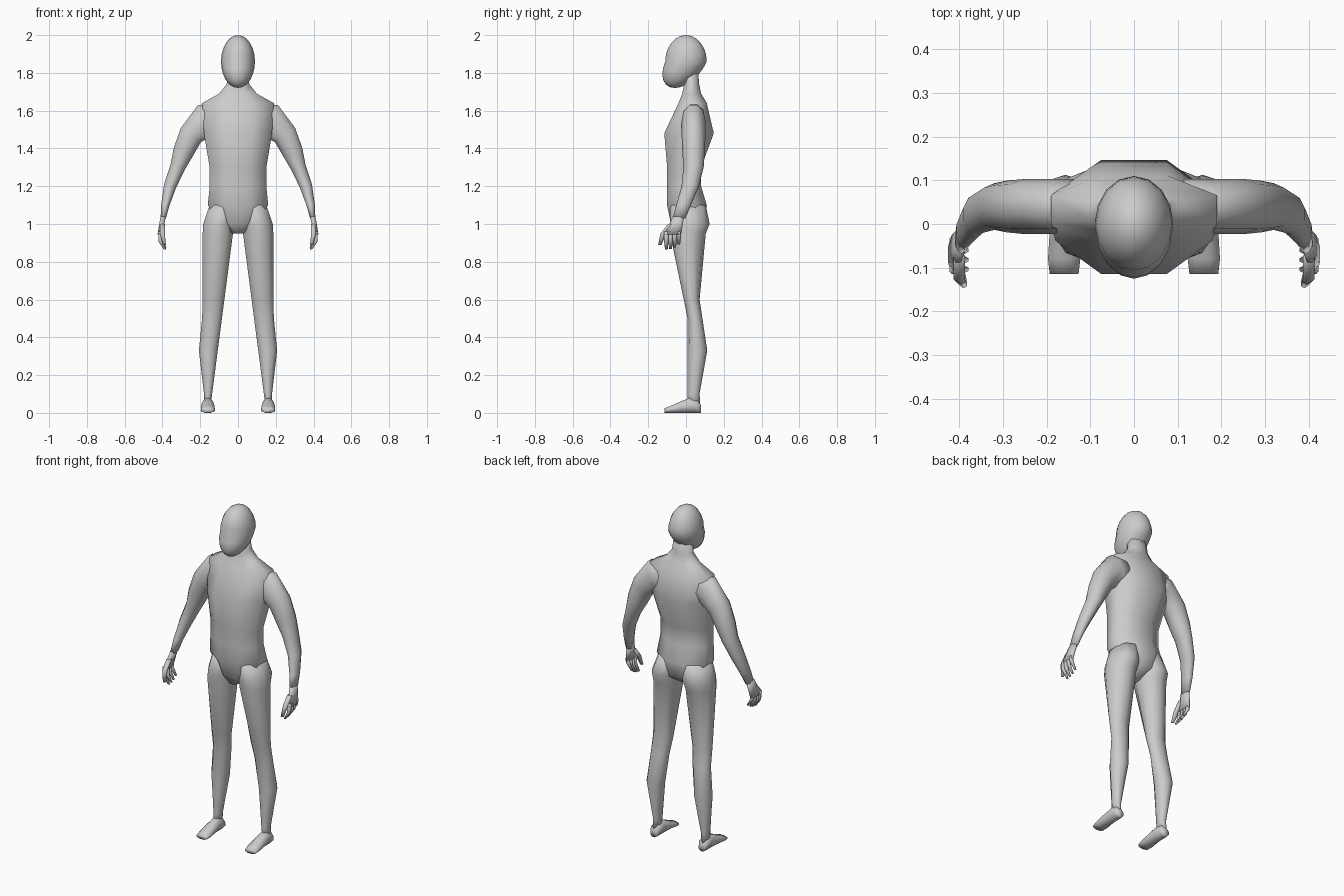
import bpy, bmesh, math
from mathutils import Vector

if "Cube" in bpy.data.objects:
    bpy.data.objects.remove(bpy.data.objects["Cube"])

GREY = (0.6, 0.6, 0.6, 1)
grey = bpy.data.materials.new("plain grey")
grey.use_nodes = True
grey.diffuse_color = GREY
grey.node_tree.nodes["Principled BSDF"].inputs["Base Color"].default_value = GREY

RIGHTWARD = Vector((1, 0, 0))
BACKWARD = Vector((0, 1, 0))
UPWARD = Vector((0, 0, 1))


def skin(bm, rings, sides):
    """Skin closed rings, each given as (centre, half axis, other half axis)."""
    reach = 1 / math.cos(math.pi / sides)
    turns = [math.tau * (step + 0.5) / sides for step in range(sides)]
    loops = []
    for centre, across, along in rings:
        corners = [centre + reach * (across * math.cos(turn) + along * math.sin(turn))
                   for turn in turns]
        loops.append([bm.verts.new(corner) for corner in corners])
    for lower, upper in zip(loops, loops[1:]):
        for this in range(sides):
            after = (this + 1) % sides
            bm.faces.new((lower[this], lower[after], upper[after], upper[this]))
    bm.faces.new(loops[0])
    bm.faces.new(loops[-1])


def level_ring(left, right, height, front, back):
    """Horizontal ring filling the box between the given limits."""
    centre = Vector(((left + right) / 2, (front + back) / 2, height))
    return centre, RIGHTWARD * (right - left) / 2, BACKWARD * (back - front) / 2


def finish(name, bm, mirrored=False):
    """Turn the bmesh into a smooth grey object, with a twin if wanted."""
    bmesh.ops.recalc_face_normals(bm, faces=bm.faces)
    mesh = bpy.data.meshes.new(name)
    bm.to_mesh(mesh)
    bm.free()
    mesh.materials.append(grey)
    for polygon in mesh.polygons:
        polygon.use_smooth = True
    part = bpy.data.objects.new(name, mesh)
    bpy.context.collection.objects.link(part)
    if mirrored:
        part.modifiers.new("other side", "MIRROR")


# Torso and neck: height, half width, front, back
torso_profile = [
    (0.95, 0.03, -0.06, 0.03),
    (1, 0.1, -0.08, 0.1),
    (1.1, 0.16, -0.1, 0.11),
    (1.2, 0.15, -0.1, 0.08),
    (1.3, 0.15, -0.1, 0.08),
    (1.48, 0.18, -0.115, 0.147),
    (1.64, 0.19, -0.04, 0.11),
    (1.69, 0.1, -0.02, 0.08),
    (1.74, 0.06, -0.01, 0.07),
    (1.85, 0.05, -0.03, 0.06),
]
bm = bmesh.new()
skin(bm, [level_ring(-half, half, height, front, back)
          for height, half, front, back in torso_profile], 8)
finish("torso", bm)

# Head: an egg whose lower half slides forward to the chin
bm = bmesh.new()
bmesh.ops.create_uvsphere(bm, u_segments=16, v_segments=12, radius=1)
for vert in bm.verts:
    chin = max(0, -vert.co.z)
    vert.co = Vector((vert.co.x * 0.09, vert.co.y * 0.11 - chin * 0.06, 1.86 + vert.co.z * 0.14))
finish("head", bm)

# Arm: outward position, height, half thickness; the forearm bends forward
arm_path = [(0.1, 1.55, 0.09), (0.17, 1.55, 0.09), (0.25, 1.47, 0.065), (0.29, 1.38, 0.055),
            (0.32, 1.3, 0.04), (0.36, 1.2, 0.033), (0.385, 1.1, 0.022), (0.396, 1.03, 0.014)]
arm_rings = []
for index, (outward, height, thickness) in enumerate(arm_path):
    before = arm_path[max(index - 1, 0)]
    after = arm_path[min(index + 1, len(arm_path) - 1)]
    normal = Vector((before[1] - after[1], 0, after[0] - before[0])).normalized()
    bend = max(0, 1.25 - height) * 0.35
    depth = min(0.06, 0.03 + (height - 1) * 0.07)
    arm_rings.append((Vector((outward, 0.04 - bend, height)), normal * thickness, BACKWARD * depth))
bm = bmesh.new()
skin(bm, arm_rings, 10)
finish("arm", bm, mirrored=True)


def digit(bm, points, radius):
    """Finger through three points, narrowing at the tip."""
    skin(bm, [(Vector(point), RIGHTWARD * radius * size, BACKWARD * radius * size)
              for point, size in zip(points, (1, 1, 0.6))], 6)


# Hand: palm, four curled fingers and a thumb
bm = bmesh.new()
skin(bm, [(Vector((0.396, -0.04, 1.04)), RIGHTWARD * 0.014, BACKWARD * 0.03),
          (Vector((0.413, -0.07, 0.945)), RIGHTWARD * 0.013, BACKWARD * 0.044)], 8)
for finger in range(4):
    y = -0.104 + finger * 0.022
    tip = 0.864 + finger * finger * 0.003
    digit(bm, [(0.413, y, 0.96), (0.41, y, tip + 0.04), (0.385, y, tip)], 0.01)
digit(bm, [(0.4, -0.08, 1), (0.4, -0.12, 0.95), (0.39, -0.138, 0.89)], 0.013)
finish("hand", bm, mirrored=True)

# Leg: height, outer edge, back; inner edge and front follow straight lines
leg_profile = [(1.1, 0.15, 0.1), (1, 0.184, 0.12), (0.95, 0.187, 0.1), (0.6, 0.187, 0.07),
               (0.5, 0.19, 0.085), (0.33, 0.207, 0.11), (0.1, 0.18, 0.07), (0.03, 0.18, 0.075)]
bm = bmesh.new()
skin(bm, [level_ring(0.15 - height * 0.13, outer, height,
                     max(-0.08, 0.01 - 0.2 * max(0, height - 0.5)), back)
          for height, outer, back in leg_profile], 10)
finish("leg", bm, mirrored=True)

# Foot: depth, half width, instep height
foot_profile = [(0.08, 0.02, 0.04), (0.06, 0.03, 0.07), (0.02, 0.03, 0.08),
                (-0.03, 0.034, 0.06), (-0.08, 0.037, 0.037), (-0.115, 0.033, 0.024)]
bm = bmesh.new()
skin(bm, [(Vector((0.16, depth, instep / 2)), RIGHTWARD * half, UPWARD * instep / 2)
          for depth, half, instep in foot_profile], 8)
finish("foot", bm, mirrored=True)
